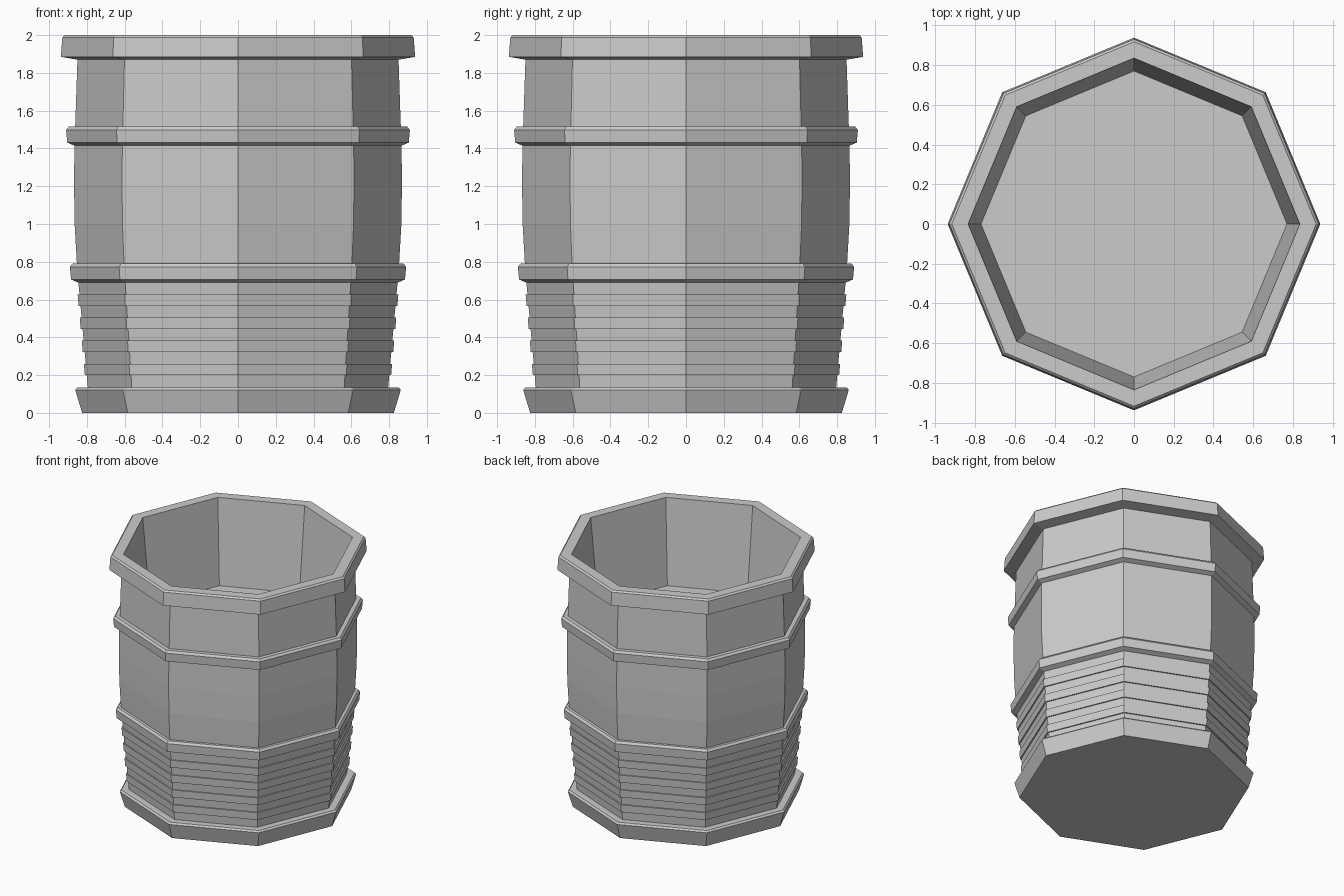
import bpy, bmesh
from math import cos, sin, pi

if "Cube" in bpy.data.objects:
    bpy.data.objects.remove(bpy.data.objects["Cube"])

SIDES = 8


def lathe(name, profile, cap_start=False, cap_end=False):
    """Turn a (radius, height) profile into an eight-sided, flat-shaded part."""
    bm = bmesh.new()
    rings = [[bm.verts.new((r * cos(2 * pi * i / SIDES), r * sin(2 * pi * i / SIDES), z))
              for i in range(SIDES)] for r, z in profile]
    for a, b in zip(rings, rings[1:]):
        for i in range(SIDES):
            j = (i + 1) % SIDES
            bm.faces.new((a[i], a[j], b[j], b[i]))
    if cap_start:
        bm.faces.new(rings[0][::-1])
    if cap_end:
        bm.faces.new(rings[-1])
    mesh = bpy.data.meshes.new(name)
    bm.to_mesh(mesh)
    bm.free()
    obj = bpy.data.objects.new(name, mesh)
    bpy.context.collection.objects.link(obj)
    return obj


# Flared foot with a flat bottom
lathe("base", [(0.825, 0), (0.862, 0.122), (0.85, 0.135), (0.795, 0.135)], cap_start=True)

# Tapered lower wall with shallow raised ribs
ribs = [(0.795, 0.135)]
for k in range(4):
    z = 0.2 + 0.122 * k
    r = 0.795 + (z - 0.135) * 0.09
    ribs += [(r, z), (r + 0.01, z), (r + 0.015, z + 0.06), (r + 0.005, z + 0.06)]
ribs.append((0.845, 0.69))
lathe("ribbed_wall", ribs)

# Two hoops: (name, bottom height, lower wall radius, edge radius, upper wall radius)
for name, z, r0, edge, r1 in (("lower_hoop", 0.69, 0.845, 0.89, 0.853),
                              ("upper_hoop", 1.415, 0.866, 0.91, 0.862)):
    lathe(name, [(r0, z), (edge - 0.006, z + 0.016), (edge, z + 0.083),
                 (edge - 0.014, z + 0.1), (r1, z + 0.1)])

# Bulging middle wall and narrowing upper wall
lathe("middle_wall", [(0.853, 0.79), (0.865, 1.0), (0.868, 1.21), (0.866, 1.415)])
lathe("upper_wall", [(0.862, 1.515), (0.85, 1.87)])

# Thick top rim
lathe("rim", [(0.85, 1.87), (0.938, 1.885), (0.93, 1.988), (0.917, 2.0), (0.835, 2.0)])

# Hollow interior with raised floor
lathe("interior", [(0.835, 2.0), (0.77, 1.33)], cap_end=True)
